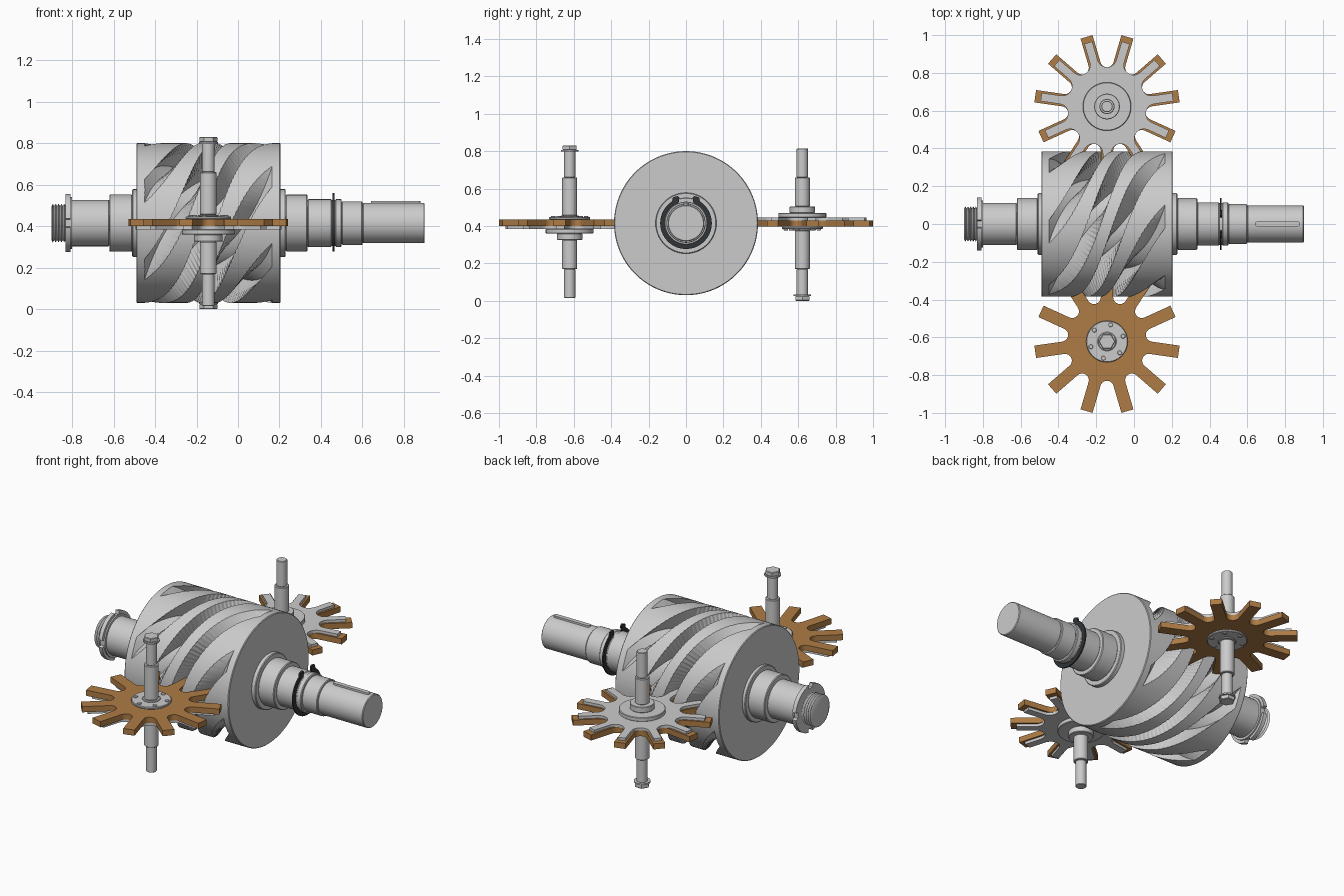
import bpy, bmesh
from math import sin, cos, pi, radians
from mathutils import Matrix, Vector

if "Cube" in bpy.data.objects:
    bpy.data.objects.remove(bpy.data.objects["Cube"])

ZC = 0.415                       # height of the main axis
XC, YC = -0.143, 0.622           # star wheel centre offset
R, TIP, W = 0.385, 0.384, 0.033  # rotor radius, tooth tip radius, tooth half width
TEETH, GROOVES = 11, 6
ALONG_X = Matrix.Translation((0, 0, ZC)) @ Matrix.Rotation(pi / 2, 4, 'Y')
ALONG_Z = Matrix.Translation((XC, -YC, 0))
FLIP = Matrix.Translation((0, 0, ZC)) @ Matrix.Rotation(pi, 4, 'X') @ Matrix.Translation((0, 0, -ZC))


def material(name, col):
    m = bpy.data.materials.new(name)
    m.diffuse_color = (*col, 1)
    m.use_nodes = True
    m.node_tree.nodes["Principled BSDF"].inputs["Base Color"].default_value = m.diffuse_color
    return m


def smooth(ob, angle=30):
    bpy.ops.object.select_all(action='DESELECT')
    ob.select_set(True)
    bpy.context.view_layer.objects.active = ob
    bpy.ops.object.shade_smooth_by_angle(angle=radians(angle))


def finish(name, bm, mat=None, matrix=None):
    bmesh.ops.recalc_face_normals(bm, faces=bm.faces)
    if matrix:
        bm.transform(matrix)
    me = bpy.data.meshes.new(name)
    bm.to_mesh(me)
    bm.free()
    ob = bpy.data.objects.new(name, me)
    bpy.context.collection.objects.link(ob)
    if mat:
        me.materials.append(mat)
    smooth(ob)
    return ob


def lathe(name, profile, matrix, seg=64, mat=None):
    """Solid of revolution from (position along axis, radius) pairs."""
    bm = bmesh.new()
    rings = [[bm.verts.new((r * cos(2 * pi * i / seg), r * sin(2 * pi * i / seg), a))
              for i in range(seg)] for a, r in profile]
    for p, q in zip(rings, rings[1:]):
        for i in range(seg):
            j = (i + 1) % seg
            bm.faces.new((p[i], p[j], q[j], q[i]))
    bm.faces.new(rings[0])
    bm.faces.new(rings[-1])
    return finish(name, bm, mat, matrix)


def steps(*parts, c=0.004):
    """Stepped shaft profile with chamfers from (start, end, radius)."""
    out = []
    for a, b, r in parts:
        out += [(a, r - c), (a + c, r), (b - c, r), (b, r - c)]
    return [p for i, p in enumerate(out) if i == 0 or p != out[i - 1]]


def prism(name, pts, z0, z1, matrix, mat=None):
    bm = bmesh.new()
    f = bm.faces.new([bm.verts.new((x, y, z0)) for x, y in pts])
    ext = bmesh.ops.extrude_face_region(bm, geom=[f])['geom']
    bmesh.ops.translate(bm, vec=(0, 0, z1 - z0),
                        verts=[v for v in ext if isinstance(v, bmesh.types.BMVert)])
    return finish(name, bm, mat, matrix)


def star(tip, w, root):
    """Star outline with rounded valleys; one tooth points to +y."""
    a, pts = pi / TEETH, []
    c = (root - w) / (1 - sin(a))
    rad = c * sin(a) - w
    for k in range(TEETH):
        t = pi / 2 + 2 * a * k
        for s in (-w, w):
            pts.append((tip * cos(t) - s * sin(t), tip * sin(t) + s * cos(t)))
        for i in range(11):
            d = t + 1.5 * pi + (2 * a - pi) * i / 10
            pts.append((c * cos(t + a) + rad * cos(d), c * sin(t + a) + rad * sin(d)))
    return pts


orange = material("gate_plate", (0.42, 0.20, 0.06))
black = material("dark_steel", (0.03, 0.035, 0.04))

# Main rotor: cylinder cut by the path of the star teeth
rotor = lathe("screw_rotor", steps((-0.49, 0.205, R)), ALONG_X, 144)
bm = bmesh.new()
N, LIM = 72, radians(72)
for g in range(GROOVES):
    secs = []
    for i in range(N + 1):
        phi = -LIM + 2 * LIM * i / N
        th = phi * TEETH / GROOVES + 2 * pi * g / GROOVES
        sec = []
        for rho, s in ((0.15, -1), (TIP + 0.003, -1), (TIP + 0.003, 1), (0.15, 1)):
            s *= W + 0.001
            x = XC + rho * sin(phi) + s * cos(phi)
            r = YC - rho * cos(phi) + s * sin(phi)
            sec.append(bm.verts.new((x, -r * cos(th), ZC + r * sin(th))))
        secs.append(sec)
    for p, q in zip(secs, secs[1:]):
        for i in range(4):
            j = (i + 1) % 4
            bm.faces.new((p[i], p[j], q[j], q[i]))
    bm.faces.new(secs[0])
    bm.faces.new(secs[-1])
bmesh.ops.triangulate(bm, faces=bm.faces)
cutter = finish("groove_cutter", bm)
cutter.hide_render = True
mod = rotor.modifiers.new("grooves", 'BOOLEAN')
mod.operation, mod.solver, mod.object = 'DIFFERENCE', 'EXACT', cutter
bpy.context.view_layer.objects.active = rotor
bpy.ops.object.modifier_apply(modifier=mod.name)
bpy.data.objects.remove(cutter)
smooth(rotor)

# Main shaft, both ends
lathe("shaft_left", steps((-0.83, -0.62, 0.112), (-0.62, -0.51, 0.138), (-0.51, -0.485, 0.163)), ALONG_X)
lathe("shaft_right", steps((0.2, 0.23, 0.163), (0.23, 0.335, 0.137), (0.335, 0.452, 0.115),
                           (0.468, 0.50, 0.115), (0.50, 0.60, 0.105), (0.60, 0.90, 0.097)), ALONG_X)
thread = [(-0.90, 0.078)]
for i in range(5):
    thread += [(-0.893 + i * 0.014, 0.093), (-0.886 + i * 0.014, 0.082)]
lathe("shaft_thread", thread + [(-0.82, 0.09)], ALONG_X)

# Slotted lock nut on the left end
nut = []
for k in range(4):
    for d, r in ((-9, 0.142), (-8, 0.122), (8, 0.122), (9, 0.142)):
        nut.append((r * cos(radians(90 * k + d)), r * sin(radians(90 * k + d))))
    nut += [(0.142 * cos(radians(90 * k + d)), 0.142 * sin(radians(90 * k + d))) for d in range(15, 80, 6)]
prism("lock_nut", nut, -0.832, -0.808, ALONG_X)
lathe("lock_washer", [(-0.808, 0.125), (-0.8, 0.125)], ALONG_X)

# Key with rounded ends
key = [(0.76 + s * 0.107 + 0.013 * cos(d), 0.013 * sin(d))
       for s, o in ((1, -pi / 2), (-1, pi / 2)) for d in [o + pi * i / 8 for i in range(9)]]
prism("shaft_key", key, ZC + 0.06, ZC + 0.107, Matrix())

# Open snap ring with two ears (drawn in the y-z plane)
SIDE = Matrix(((0, 0, 1, 0), (1, 0, 0, 0), (0, 1, 0, ZC), (0, 0, 0, 1)))
arc = [radians(112 + 316 * i / 60) for i in range(61)]
ring = [(0.138 * cos(t), 0.138 * sin(t)) for t in arc] + [(0.112 * cos(t), 0.112 * sin(t)) for t in reversed(arc)]
prism("snap_ring", ring, 0.456, 0.464, SIDE, black)
for n, sgn in (("a", -1), ("b", 1)):
    ear = [(sgn * x, z) for x, z in ((0.04, 0.105), (0.035, 0.135), (0.045, 0.145), (0.07, 0.138), (0.075, 0.115))]
    prism("snap_ring_ear_" + n, ear, 0.455, 0.465, SIDE, black)

# Star wheels: the back one is the front one turned half round the main axis
for side, turn in (("front", Matrix()), ("back", FLIP)):
    M = turn @ ALONG_Z
    prism(side + "_star_plate", star(TIP, W, 0.208), 0.400, 0.434, M, orange)
    prism(side + "_star_support", star(0.352, 0.022, 0.208), 0.384, 0.400, M)
    lathe(side + "_star_shaft", steps((0.015, 0.17, 0.03), (0.17, 0.325, 0.04), (0.325, 0.36, 0.068),
                                      (0.36, 0.385, 0.128), (0.385, 0.434, 0.09), (0.434, 0.447, 0.11),
                                      (0.447, 0.455, 0.05), (0.455, 0.66, 0.04), (0.66, 0.825, 0.03), c=0.003), M)
    for k in range(6):
        t = radians(18 + 60 * k)
        lathe(f"{side}_screw_{k + 1}", [(0.44, 0.012), (0.451, 0.012), (0.453, 0.01)],
              M @ Matrix.Translation((0.09 * cos(t), 0.09 * sin(t), 0)), 16)
    lathe(side + "_nut_washer", [(0.797, 0.046), (0.805, 0.046)], M, 32)
    lathe(side + "_shaft_nut", steps((0.805, 0.83, 0.043), c=0.003), M, 6)
